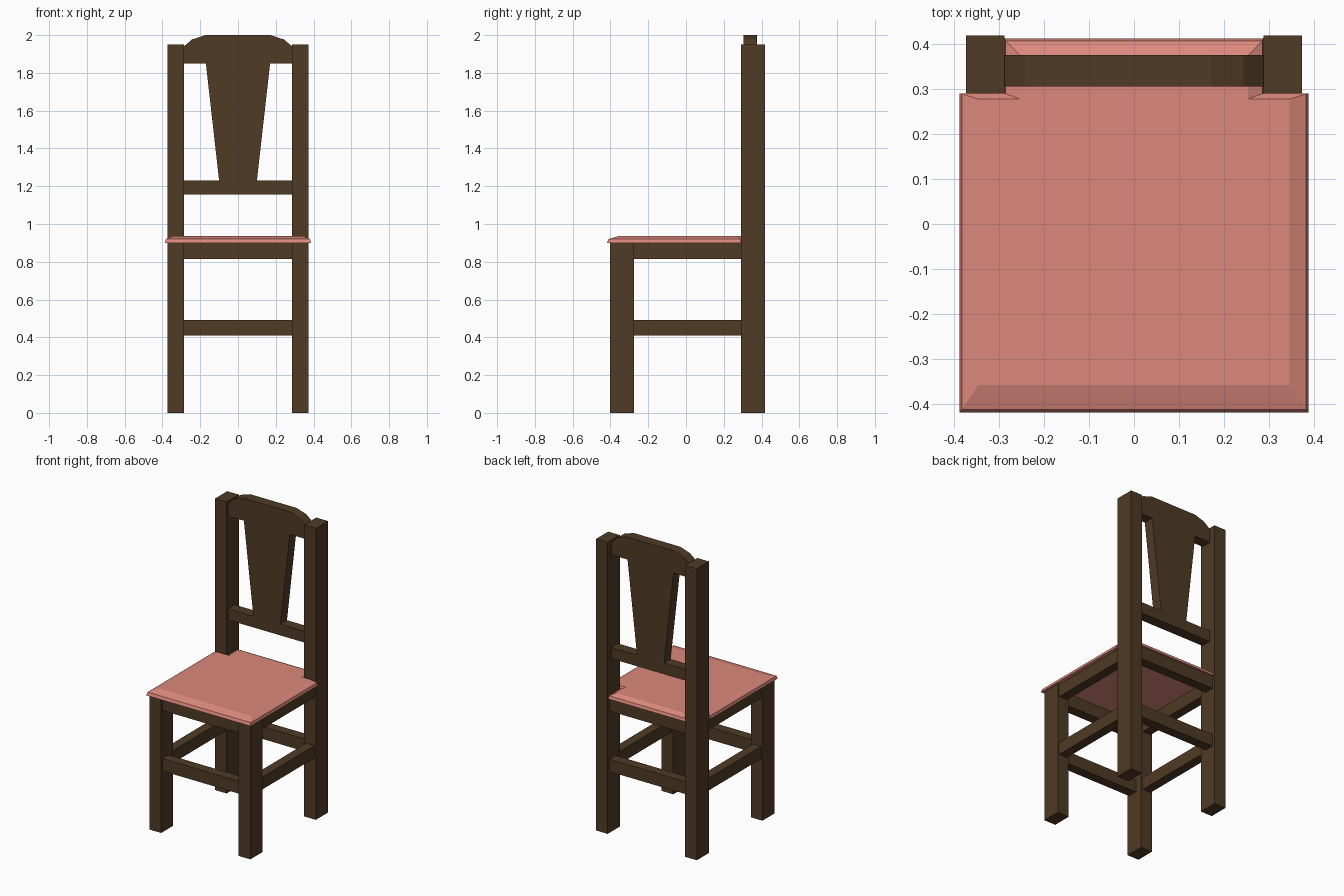
import bpy
import bmesh

if "Cube" in bpy.data.objects:
    bpy.data.objects.remove(bpy.data.objects["Cube"])


def material(name, color):
    m = bpy.data.materials.new(name)
    m.diffuse_color = (*color, 1)
    m.use_nodes = True
    m.node_tree.nodes["Principled BSDF"].inputs["Base Color"].default_value = m.diffuse_color
    return m


WOOD = material("dark_wood", (0.08, 0.043, 0.018))
CUSHION = material("pink_seat", (0.72, 0.25, 0.2))


def loft(name, loops, mat):
    """Skin a stack of equal-length point loops and cap both ends."""
    bm = bmesh.new()
    rings = [[bm.verts.new(p) for p in loop] for loop in loops]
    n = len(rings[0])
    for a, b in zip(rings, rings[1:]):
        for i in range(n):
            j = (i + 1) % n
            bm.faces.new((a[i], a[j], b[j], b[i]))
    bm.faces.new(rings[0][::-1])
    bm.faces.new(rings[-1])
    bmesh.ops.recalc_face_normals(bm, faces=bm.faces[:])
    mesh = bpy.data.meshes.new(name)
    bm.to_mesh(mesh)
    bm.free()
    mesh.materials.append(mat)
    obj = bpy.data.objects.new(name, mesh)
    bpy.context.collection.objects.link(obj)
    return obj


def panel(name, profile, y0, y1):
    """Extrude an xz profile from y0 to y1."""
    return loft(name, [[(x, y, z) for x, z in profile] for y in (y0, y1)], WOOD)


def box(name, x0, x1, y0, y1, z0, z1):
    return panel(name, [(x0, z0), (x1, z0), (x1, z1), (x0, z1)], y0, y1)


IN, OUT = 0.287, 0.373          # inner and outer leg faces
FRONT, FRONT_IN = -0.402, -0.275
BACK_IN, BACK = 0.29, 0.418

# Legs, side aprons and side stretchers
for side, s in (("left", -1), ("right", 1)):
    x0, x1 = sorted((s * IN, s * OUT))
    box(f"front_leg_{side}", x0, x1, FRONT, FRONT_IN, 0, 0.9)
    box(f"back_post_{side}", x0, x1, BACK_IN, BACK, 0, 1.95)
    x0, x1 = sorted((s * 0.3, s * 0.362))
    box(f"side_apron_{side}", x0, x1, FRONT_IN, BACK_IN, 0.815, 0.9)
    box(f"side_stretcher_{side}", x0, x1, FRONT_IN, BACK_IN, 0.41, 0.493)

# Front and back aprons and stretchers
for end, y0, y1 in (("front", -0.39, -0.325), ("back", 0.335, 0.4)):
    box(f"{end}_apron", -IN, IN, y0, y1, 0.815, 0.9)
    box(f"{end}_stretcher", -IN, IN, y0, y1, 0.41, 0.493)

# Backrest: lower rail, tapered splat, crest rail with faceted arch
Y0, Y1 = 0.305, 0.375
box("lower_back_rail", -IN, IN, Y0, Y1, 1.155, 1.23)
panel("back_splat", [(-0.1, 1.23), (0.1, 1.23), (0.17, 1.85), (-0.17, 1.85)], Y0, Y1)
arch = [(IN, 1.94), (0.243, 1.977), (0.172, 2.0)]
panel("crest_rail",
      [(-IN, 1.85), (IN, 1.85)] + arch + [(-x, z) for x, z in reversed(arch)], Y0, Y1)


# Seat: notched around the back posts, bevelled towards the top
def seat_loop(w, front, notch_x, notch_y, back, z):
    half = [(w, front), (w, notch_y), (notch_x, notch_y), (notch_x, back)]
    return [(x, y, z) for x, y in half] + [(-x, y, z) for x, y in reversed(half)]


loft("seat", [
    seat_loop(0.387, -0.418, 0.287, 0.29, 0.412, 0.9),
    seat_loop(0.382, -0.411, 0.285, 0.289, 0.406, 0.92),
    seat_loop(0.345, -0.357, 0.253, 0.277, 0.375, 0.936),
], CUSHION)
